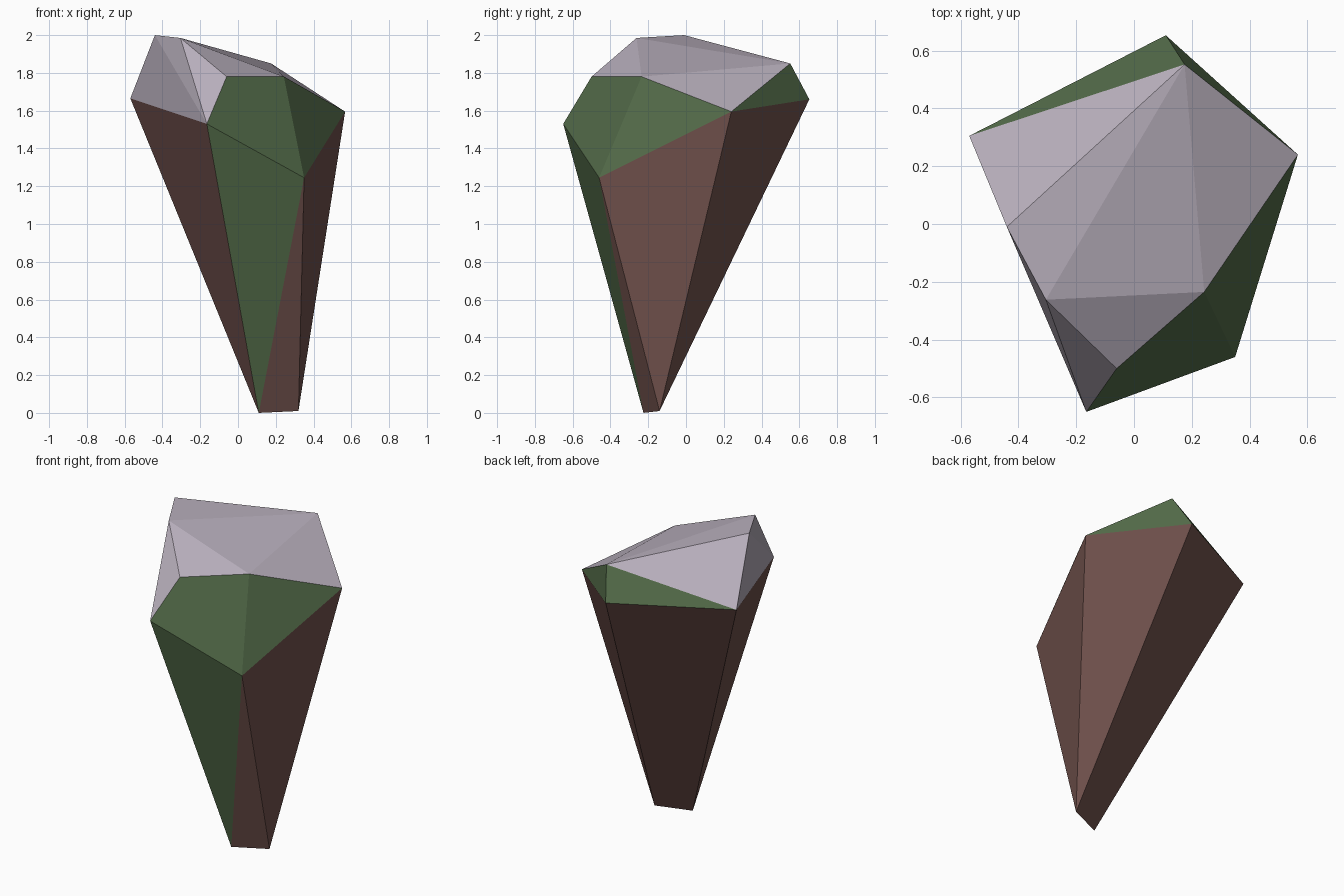
import bpy, bmesh

if "Cube" in bpy.data.objects:
    bpy.data.objects.remove(bpy.data.objects["Cube"])


def srgb(*c):
    return tuple((v / 255 / 12.92) if v < 10 else ((v / 255 + 0.055) / 1.055) ** 2.4 for v in c) + (1,)


def material(name, colour):
    m = bpy.data.materials.new(name)
    m.diffuse_color = colour
    m.use_nodes = True
    m.node_tree.nodes["Principled BSDF"].inputs["Base Color"].default_value = m.diffuse_color
    return m


# Corner points: t = root tip, r = rim, c = cap
points = {
    "t1": (0.11, -0.225, 0.0), "t2": (0.32, -0.14, 0.01),
    "r1": (-0.57, 0.305, 1.665), "r2": (-0.165, -0.65, 1.53),
    "r3": (0.35, -0.46, 1.245), "r4": (0.567, 0.24, 1.595), "r5": (0.11, 0.653, 1.66),
    "c1": (-0.44, -0.01, 2.0), "c2": (-0.305, -0.262, 1.985),
    "c3": (-0.06, -0.50, 1.78), "c4": (0.243, -0.235, 1.78), "c5": (0.175, 0.552, 1.85),
}

# Facets grouped by the layer they belong to
layers = [
    ("brown earth", srgb(112, 81, 76),
     ["t1 t2 r3", "t1 r2 r1", "t2 r4 r3", "t2 r5 r4", "t1 r1 r5 t2"]),
    ("green grass", srgb(82, 106, 72),
     ["t1 r3 r2", "r2 r3 c4 c3", "r3 r4 c4", "r4 r5 c5", "r5 r1 c5"]),
    ("grey stone", srgb(184, 175, 188),
     ["r1 c1 c5", "r1 r2 c1", "r2 c2 c1", "r2 c3 c2", "c3 c4 c2",
      "c2 c4 c5", "c1 c2 c5", "c4 r4 c5"]),
]

# Faceted floating rock
mesh = bpy.data.meshes.new("tapered_rock")
rock = bpy.data.objects.new("tapered_rock", mesh)
bpy.context.collection.objects.link(rock)
bm = bmesh.new()
corner = {name: bm.verts.new(co) for name, co in points.items()}
for index, (name, colour, facets) in enumerate(layers):
    mesh.materials.append(material(name, colour))
    for facet in facets:
        bm.faces.new([corner[k] for k in facet.split()]).material_index = index
bmesh.ops.recalc_face_normals(bm, faces=bm.faces)
bm.to_mesh(mesh)
bm.free()
